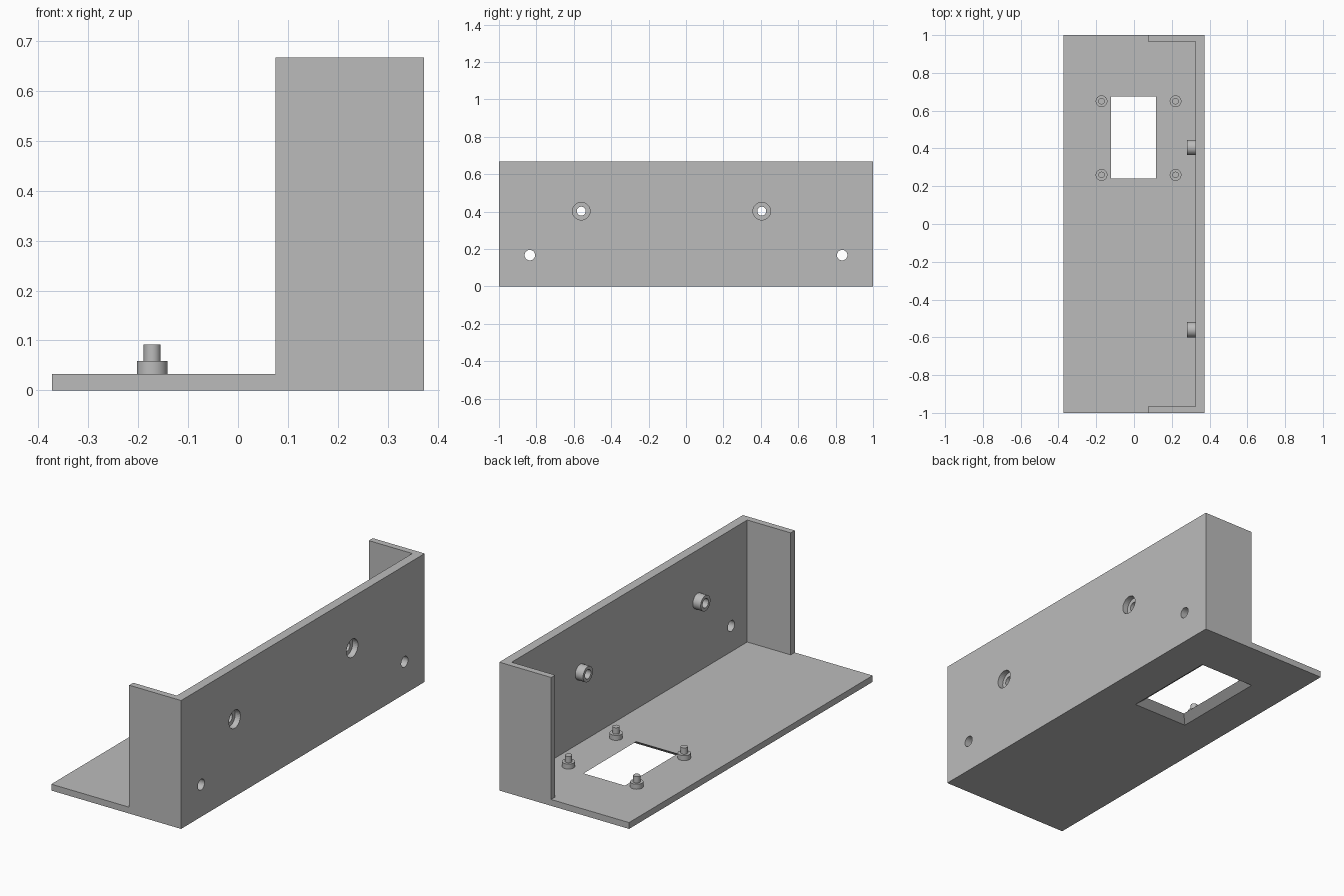
import bpy, bmesh, math
from mathutils import Matrix, Vector

if "Cube" in bpy.data.objects:
    bpy.data.objects.remove(bpy.data.objects["Cube"])

grey = bpy.data.materials.new("light grey")
grey.diffuse_color = (0.5, 0.5, 0.5, 1)
grey.use_nodes = True
grey.node_tree.nodes["Principled BSDF"].inputs["Base Color"].default_value = grey.diffuse_color


def finish(bm, name, cutter=False):
    bmesh.ops.recalc_face_normals(bm, faces=bm.faces)
    me = bpy.data.meshes.new(name)
    bm.to_mesh(me)
    bm.free()
    me.materials.append(grey)
    ob = bpy.data.objects.new(name, me)
    bpy.context.collection.objects.link(ob)
    ob.hide_render = cutter
    if cutter:
        ob.hide_set(True)
    return ob


def prism(name, outline, z0, z1):
    """Extrude a flat outline upward."""
    bm = bmesh.new()
    face = bm.faces.new([bm.verts.new((x, y, z0)) for x, y in outline])
    top = bmesh.ops.extrude_face_region(bm, geom=[face])["geom"]
    bmesh.ops.translate(bm, vec=(0, 0, z1 - z0),
                        verts=[v for v in top if isinstance(v, bmesh.types.BMVert)])
    return finish(bm, name)


def turned(name, profile, origin, axis, cutter=False, closed=False):
    """Spin a (radius, height) profile around an axis."""
    bm = bmesh.new()
    vs = [bm.verts.new((r, 0, h)) for r, h in profile]
    es = [bm.edges.new(p) for p in zip(vs, vs[1:] + vs[:1] if closed else vs[1:])]
    bmesh.ops.spin(bm, geom=vs + es, axis=(0, 0, 1), cent=(0, 0, 0),
                   angle=2 * math.pi, steps=32, use_merge=True)
    bmesh.ops.remove_doubles(bm, verts=bm.verts, dist=1e-5)
    if axis == "X":
        bmesh.ops.rotate(bm, verts=bm.verts, matrix=Matrix.Rotation(math.pi / 2, 3, "Y"))
    bmesh.ops.translate(bm, verts=bm.verts, vec=origin)
    ob = finish(bm, name, cutter)
    bpy.context.view_layer.objects.active = ob
    if not cutter:
        ob.select_set(True)
        bpy.ops.object.shade_smooth_by_angle()
        ob.select_set(False)
    return ob


def cut(ob, cutter):
    mod = ob.modifiers.new("cut", "BOOLEAN")
    mod.operation, mod.solver, mod.object = "DIFFERENCE", "EXACT", cutter


W, L, T, H = 0.373, 1.0, 0.033, 0.667
INNER, LIP = 0.325, 0.075

# Base plate
base = prism("base_plate", [(-W, -L), (W, -L), (W, L), (-W, L)], 0, T)

# Tapered window through the base, wider underneath
bm = bmesh.new()
rings = []
for z, hx, hy in ((-0.033, 0.202, 0.3), (0.066, 0.077, 0.174)):
    rings.append([bm.verts.new((-0.002 + sx * hx, 0.458 + sy * hy, z))
                  for sx, sy in ((-1, -1), (1, -1), (1, 1), (-1, 1))])
bm.faces.new(rings[0])
bm.faces.new(rings[1])
for i in range(4):
    j = (i + 1) % 4
    bm.faces.new((rings[0][i], rings[0][j], rings[1][j], rings[1][i]))
cut(base, finish(bm, "window_cutter", True))

# Tall back wall with two short end returns, as one channel
wall = prism("wall_channel", [(W, -L), (W, L), (LIP, L), (LIP, L - T), (INNER, L - T),
                              (INNER, T - L), (LIP, T - L), (LIP, -L)], T, H)
# Outer skin of the channel runs down to the ground beside the base
# Plain mounting holes
for y in (-0.835, 0.835):
    cut(wall, turned("hole_cutter", [(0, -0.1), (0.028, -0.1), (0.028, 0.1), (0, 0.1)],
                     (0.35, y, 0.167), "X", True))

# Counterbored screw holes with bosses on the inner side
for y in (-0.56, 0.405):
    cut(wall, turned("counterbore_cutter",
                     [(0, -0.1), (0.024, -0.1), (0.024, -0.03), (0.047, -0.03),
                      (0.047, 0.05), (0, 0.05)], (W, y, 0.402), "X", True))
    turned("screw_boss", [(0.024, 0), (0.04, 0), (0.04, 0.046), (0.024, 0.046)],
           (0.28, y, 0.402), "X", closed=True)

# Stepped locating pegs around the window
for x in (-0.172, 0.22):
    for y in (0.26, 0.65):
        turned("locating_peg", [(0, T - 0.005), (0.031, T - 0.005), (0.031, 0.059),
                                (0.017, 0.059), (0.017, 0.092), (0, 0.092)],
               (x, y, 0), "Z")
